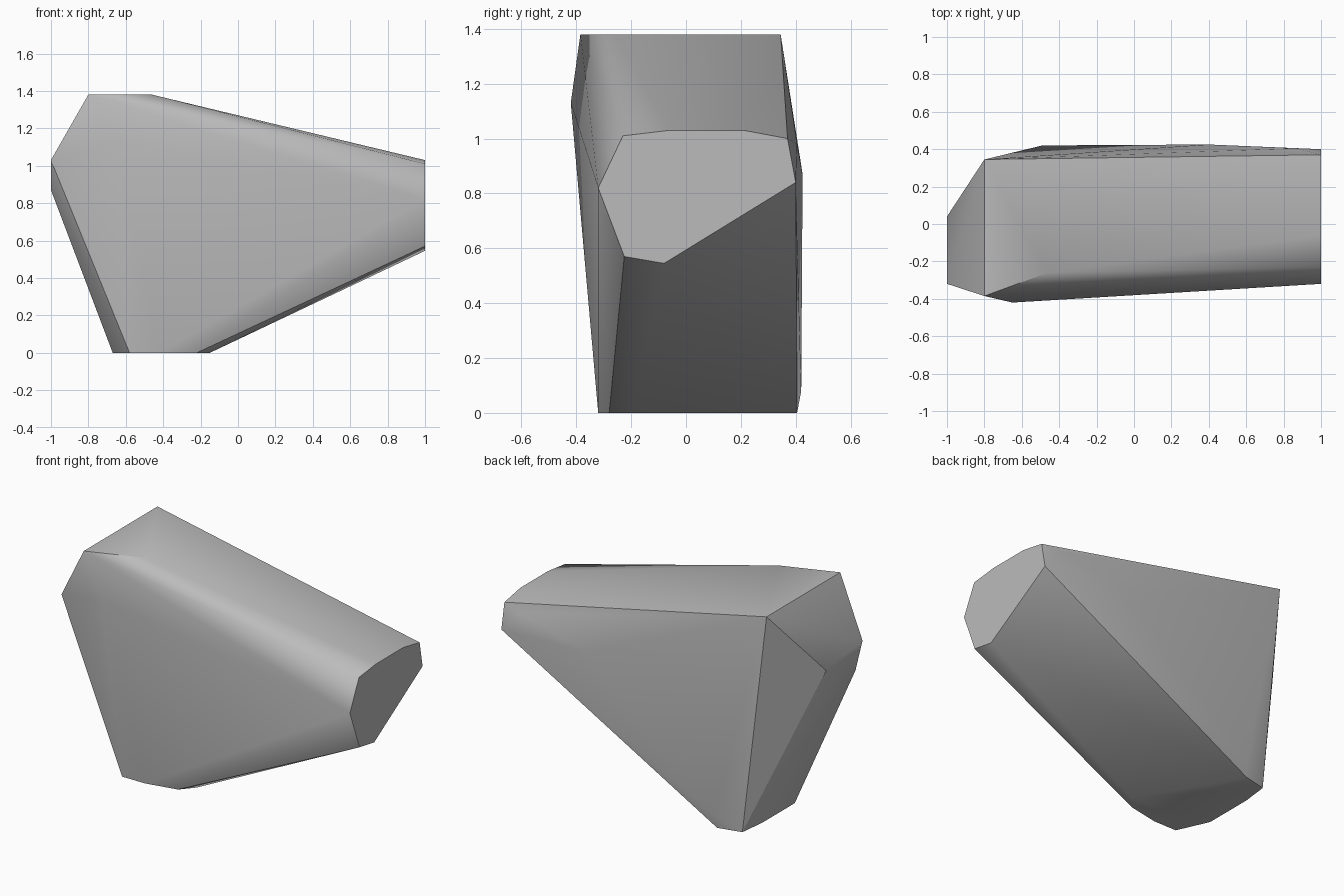
import bpy
import bmesh
import math

cube = bpy.data.objects.get("Cube")
if cube:
    bpy.data.objects.remove(cube, do_unlink=True)


def make_material(name, color):
    mat = bpy.data.materials.new(name)
    mat.use_nodes = True
    mat.diffuse_color = color
    mat.node_tree.nodes["Principled BSDF"].inputs["Base Color"].default_value = color
    return mat


# Flat end cap, as a (y, z) outline at x = 1
end_cap = [(1, y, z) for y, z in (
    (-0.32, 0.82), (-0.23, 1.01), (-0.06, 1.03), (0.21, 1.03),
    (0.37, 1.0), (0.4, 0.84), (-0.08, 0.545), (-0.225, 0.57))]

# Flat foot, as an (x, y) outline on the ground
foot = [(x, y, 0) for x, y in (
    (-0.58, -0.32), (-0.42, -0.32), (-0.22, -0.28), (-0.15, -0.2),
    (-0.5, 0.405), (-0.65, 0.37), (-0.67, 0.2), (-0.67, -0.12))]

# Small flat top and the narrow nose at the other end
top = [(-0.8, -0.385, 1.38), (-0.8, 0.345, 1.38), (-0.46, -0.26, 1.38)]
nose = [(-1, -0.32, 1.03), (-1, -0.25, 0.87), (-1, 0.04, 0.98)]

# Slight bulges of the front and back sides
bulges = [(-0.65, -0.42, 1.13), (0.4, 0.425, 0.87),
          (-0.49, 0.42, 0.08), (0.87, 0.405, 0.98)]

# Faceted body: the convex skin around all outlines
bm = bmesh.new()
for point in end_cap + foot + top + nose + bulges:
    bm.verts.new(point)
hull = bmesh.ops.convex_hull(bm, input=bm.verts[:])
loose = [v for v in bm.verts if not v.link_faces]
bmesh.ops.delete(bm, geom=loose, context="VERTS")
bmesh.ops.dissolve_limit(bm, angle_limit=math.radians(0.5),
                         verts=bm.verts[:], edges=bm.edges[:])
bmesh.ops.recalc_face_normals(bm, faces=bm.faces[:])

mesh = bpy.data.meshes.new("faceted_body")
bm.to_mesh(mesh)
bm.free()
body = bpy.data.objects.new("faceted_body", mesh)
bpy.context.collection.objects.link(body)
mesh.materials.append(make_material("plain_grey", (0.5, 0.5, 0.5, 1)))

# Soft shading over the shallow facets, crisp main edges
bpy.ops.object.select_all(action="DESELECT")
body.select_set(True)
bpy.context.view_layer.objects.active = body
bpy.ops.object.shade_smooth_by_angle(angle=math.radians(30))
